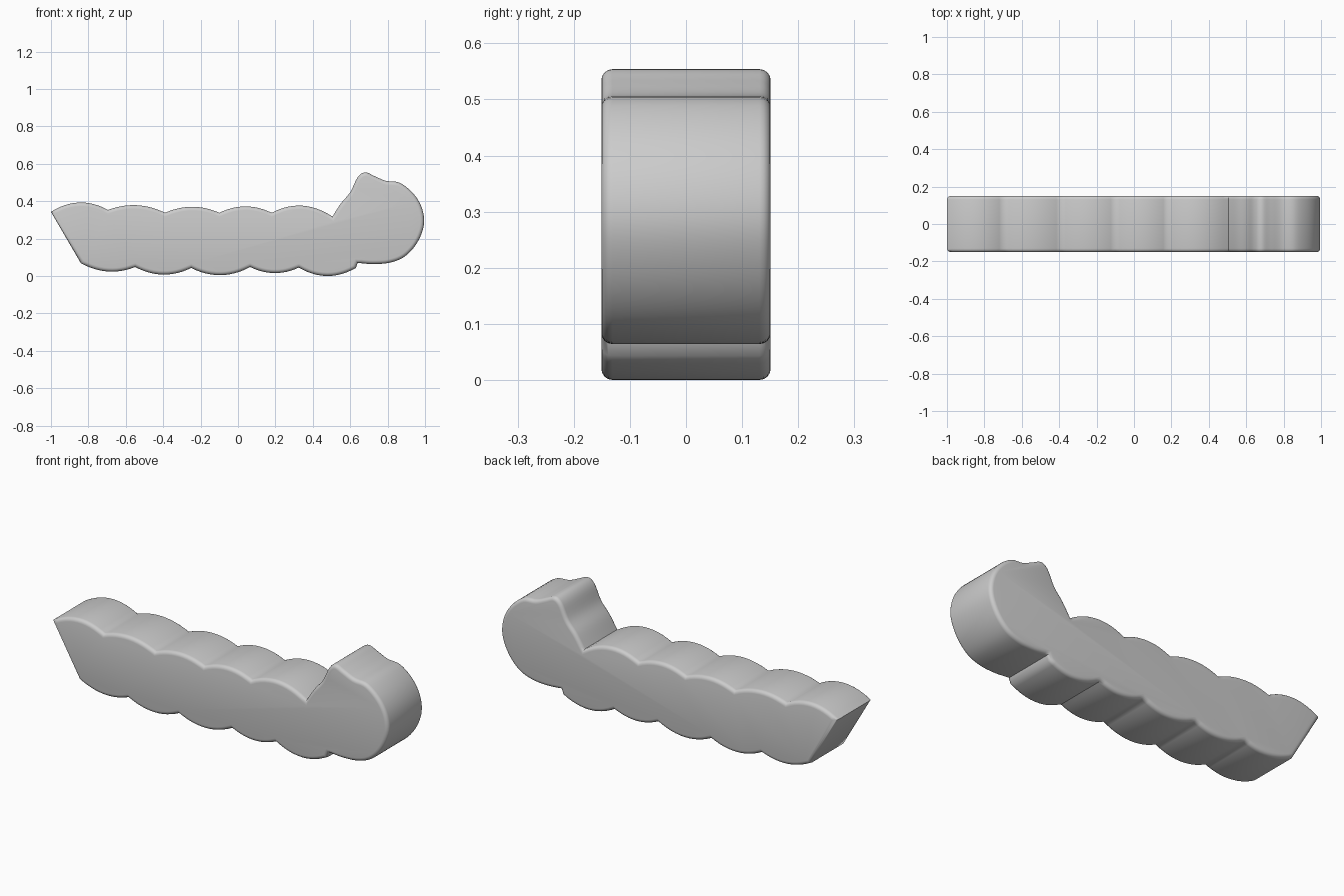
import bpy, bmesh, math
from mathutils import Vector

cube = bpy.data.objects.get("Cube")
if cube:
    bpy.data.objects.remove(cube, do_unlink=True)

HALF_DEPTH = 0.151
ROUND = 0.02


def scallop(a, b, bulge, steps=12):
    """Shallow bulging arc from a to b, without its last point."""
    a, b = Vector(a), Vector(b)
    pts = []
    for i in range(steps):
        t = i / steps
        p = a.lerp(b, t)
        p.y += bulge * 4 * t * (1 - t)
        pts.append(p)
    return pts


def spline(ctrl, steps=5):
    """Smooth curve through the control points."""
    c = [Vector(p) for p in ctrl]
    c = [c[0] * 2 - c[1]] + c + [c[-1] * 2 - c[-2]]
    pts = []
    for p0, p1, p2, p3 in zip(c, c[1:], c[2:], c[3:]):
        for i in range(steps):
            t = i / steps
            pts.append(0.5 * (2 * p1 + (p2 - p0) * t
                              + (2 * p0 - 5 * p1 + 4 * p2 - p3) * t * t
                              + (3 * p1 - p0 - 3 * p2 + p3) * t ** 3))
    return pts


# Outline: scalloped back, head with a bump, scalloped belly, slanted tail
back = [(-1, .345), (-.695, .355), (-.39, .34), (-.10, .34), (.18, .34), (.505, .32)]
back_bulge = [.045, .033, .032, .034, .048]
head = [(.505, .32), (.55, .39), (.60, .45), (.64, .53), (.68, .556), (.73, .536),
        (.79, .511), (.865, .5), (.94, .44), (.985, .36), (.993, .27), (.955, .175),
        (.89, .105), (.81, .073), (.72, .066), (.64, .072)]
belly = [(.63, .045), (.325, .047), (.065, .05), (-.25, .045), (-.55, .05), (-.84, .07)]
belly_bulge = [-.044, -.031, -.041, -.038, -.034]

outline = []
for a, b, h in zip(back, back[1:], back_bulge):
    outline += scallop(a, b, h)
outline += spline(head) + [Vector(head[-1])]
for a, b, h in zip(belly, belly[1:], belly_bulge):
    outline += scallop(a, b, h)
outline.append(Vector(belly[-1]))

# Extrude the outline, then round both rims
bm = bmesh.new()
front = bm.faces.new([bm.verts.new((p.x, -HALF_DEPTH, p.y)) for p in outline])
ext = bmesh.ops.extrude_face_region(bm, geom=[front], use_keep_orig=True)
moved = [g for g in ext["geom"] if isinstance(g, bmesh.types.BMVert)]
bmesh.ops.translate(bm, vec=(0, 2 * HALF_DEPTH, 0), verts=moved)
bmesh.ops.recalc_face_normals(bm, faces=bm.faces)
rims = [e for e in bm.edges
        if abs(e.verts[0].co.y - e.verts[1].co.y) < 1e-5]
bmesh.ops.bevel(bm, geom=rims, offset=ROUND, offset_type='OFFSET', segments=4,
                profile=0.5, affect='EDGES', clamp_overlap=False)
low = min(v.co.z for v in bm.verts)
bmesh.ops.translate(bm, vec=(0, 0, -low), verts=bm.verts)

mesh = bpy.data.meshes.new("caterpillar_body")
bm.to_mesh(mesh)
bm.free()
body = bpy.data.objects.new("caterpillar_body", mesh)
bpy.context.collection.objects.link(body)

# Single light grey material
grey = bpy.data.materials.new("light_grey")
grey.use_nodes = True
colour = (0.6, 0.6, 0.6, 1)
grey.diffuse_color = colour
bsdf = grey.node_tree.nodes["Principled BSDF"]
bsdf.inputs["Base Color"].default_value = colour
bsdf.inputs["Roughness"].default_value = 0.6
mesh.materials.append(grey)

bpy.ops.object.select_all(action='DESELECT')
body.select_set(True)
bpy.context.view_layer.objects.active = body
bpy.ops.object.shade_smooth_by_angle(angle=math.radians(50))
